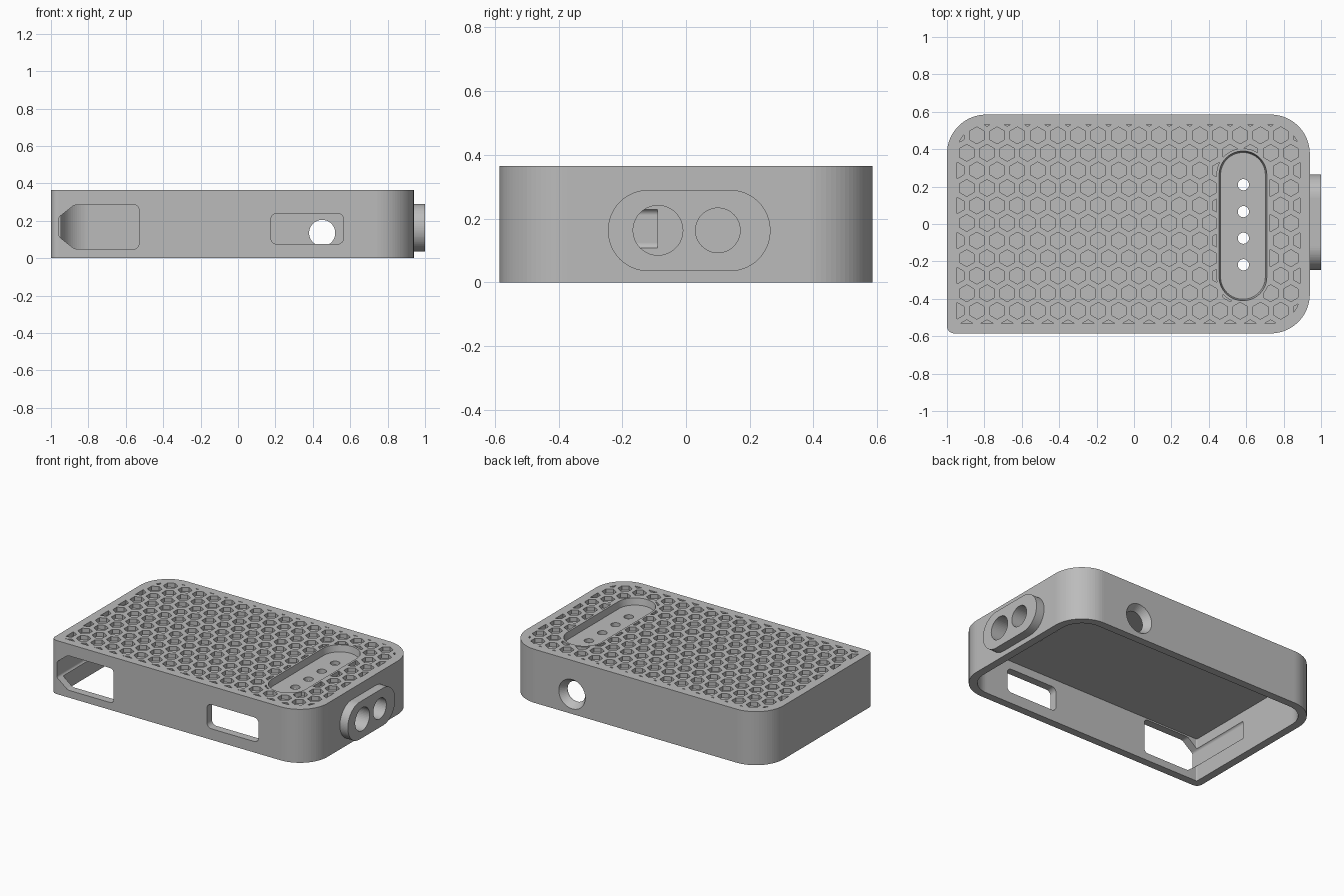
import bpy, bmesh, math
from mathutils import Vector

if "Cube" in bpy.data.objects:
    bpy.data.objects.remove(bpy.data.objects["Cube"])

TOP, WALL, SEG = 0.365, 0.053, 20


def rounded(corners):
    """Counter-clockwise 2D outline from (u, v, radius) corners."""
    pts = [Vector(c[:2]) for c in corners]
    loop = []
    for i, p in enumerate(pts):
        a = (pts[i - 1] - p).normalized()
        b = (pts[(i + 1) % len(pts)] - p).normalized()
        half = a.angle(b) / 2
        r = corners[i][2]
        centre = p + (a + b).normalized() * r / math.sin(half)
        start = math.atan2(-a.x, a.y) + math.pi
        start = math.atan2(a.x, -a.y) + math.pi / 2
        first = p + a * r / math.tan(half) - centre
        start = math.atan2(first.y, first.x)
        sweep = math.pi - 2 * half
        for k in range(SEG + 1):
            t = start + sweep * k / SEG
            loop.append(centre + Vector((math.cos(t), math.sin(t))) * r)
    return loop


def box_outline(u0, u1, v0, v1, radii, inset=0):
    """Rounded rectangle; radii start at the low corner, counter-clockwise."""
    if not isinstance(radii, tuple):
        radii = (radii,) * 4
    m = inset
    spots = [(u0 + m, v0 + m), (u1 - m, v0 + m), (u1 - m, v1 - m), (u0 + m, v1 - m)]
    return rounded([(u, v, max(r - m, 0.006)) for (u, v), r in zip(spots, radii)])


def circle(u, v, r, n=48, turn=0.0):
    return [Vector((u + r * math.cos(turn + math.tau * k / n),
                    v + r * math.sin(turn + math.tau * k / n))) for k in range(n)]


def add_prism(bm, loop, low, high, axis, end=None):
    place = {"x": lambda p, w: (w, p.x, p.y),
             "y": lambda p, w: (p.x, w, p.y),
             "z": lambda p, w: (p.x, p.y, w)}[axis]
    a = [bm.verts.new(place(p, low)) for p in loop]
    b = [bm.verts.new(place(p, high)) for p in (end or loop)]
    bm.faces.new(a[::-1])
    bm.faces.new(b)
    n = len(a)
    for i in range(n):
        j = (i + 1) % n
        bm.faces.new((a[i], a[j], b[j], b[i]))


def make(name, prisms):
    bm = bmesh.new()
    for args in prisms:
        add_prism(bm, *args)
    bmesh.ops.remove_doubles(bm, verts=bm.verts, dist=1e-5)
    bmesh.ops.recalc_face_normals(bm, faces=bm.faces)
    mesh = bpy.data.meshes.new(name)
    bm.to_mesh(mesh)
    bm.free()
    obj = bpy.data.objects.new(name, mesh)
    bpy.context.collection.objects.link(obj)
    return obj


def combine(target, tool, operation="DIFFERENCE"):
    """Apply a boolean and discard the tool object."""
    mod = target.modifiers.new("boolean", "BOOLEAN")
    mod.operation, mod.solver, mod.object = operation, "EXACT", tool
    bpy.context.view_layer.objects.active = target
    bpy.ops.object.modifier_apply(modifier=mod.name)
    bpy.data.objects.remove(tool)


def footprint(inset=0):
    return box_outline(-1, 0.94, -0.585, 0.585, (0.04, 0.21, 0.21, 0.21), inset)


def slot(inset=0):
    return box_outline(0.455, 0.71, -0.41, 0.39, 0.127, inset)


# Grey plastic
grey = bpy.data.materials.new("grey_plastic")
grey.use_nodes = True
colour = (0.5, 0.5, 0.5, 1)
grey.diffuse_color = colour
grey.node_tree.nodes["Principled BSDF"].inputs["Base Color"].default_value = colour

# Shell with the raised socket boss on its end
case = make("case_body", [(footprint(), 0, TOP, "z")])
case.data.materials.append(grey)
boss = make("socket_boss", [(box_outline(-0.245, 0.265, 0.035, 0.29, 0.127), 0.91, 1.0, "x")])
combine(case, boss, "UNION")

# Open underside
combine(case, make("cavity", [(footprint(WALL), -0.1, 0.295, "z")]))

# Round sockets through the boss
combine(case, make("sockets", [(circle(-0.088, 0.163, 0.078), 0.8, 1.1, "x"),
                               (circle(0.1, 0.163, 0.07), 0.8, 1.1, "x")]))

# Front ports: a chamfered one running along the end wall, and a plain one
chamfered = rounded([(-0.957, 0.115, 0.02), (-0.875, 0.05, 0.04), (-0.53, 0.05, 0.025),
                     (-0.53, 0.285, 0.025), (-0.875, 0.285, 0.04), (-0.957, 0.22, 0.02)])
combine(case, make("chamfered_port", [(chamfered, -0.7, -0.09, "y")]))
combine(case, make("plain_port", [(box_outline(0.175, 0.565, 0.075, 0.24, 0.035), -0.7, -0.4, "y")]))

# Countersunk hole in the back wall
combine(case, make("back_hole", [(circle(0.45, 0.135, 0.07), 0.4, 0.7, "y")]))
combine(case, make("back_countersink", [(circle(0.45, 0.135, 0.068), 0.537, 0.633, "y",
                                         circle(0.45, 0.135, 0.132))]))

# Recessed slot with four small through holes
combine(case, make("slot_recess", [(slot(0.008), 0.32, 0.41, "z", slot(-0.008))]))
combine(case, make("slot_holes", [(circle(0.585, y, 0.03, 32), 0.2, 0.45, "z")
                                  for y in (0.21, 0.066, -0.076, -0.218)]))

# Honeycomb pockets, trimmed to the inner outline and kept clear of the slot
pitch, hexes = 0.1083, []
for row in range(-1, 12):
    y = 0.474 - row * pitch * math.sqrt(3) / 2
    for col in range(-2, 18):
        x = -0.84 + (col - 0.5 * (row % 2)) * pitch
        hexes.append((circle(x, y, 0.045, 6, math.pi / 6), 0.337, 0.42, "z"))
pockets = make("honeycomb", hexes)
combine(pockets, make("trim", [(footprint(WALL), 0.3, 0.4, "z")]), "INTERSECT")
combine(pockets, make("slot_margin", [(slot(-0.014), 0.25, 0.45, "z")]))
combine(case, pockets)

for face in case.data.polygons:
    face.material_index = 0
    face.use_smooth = False
